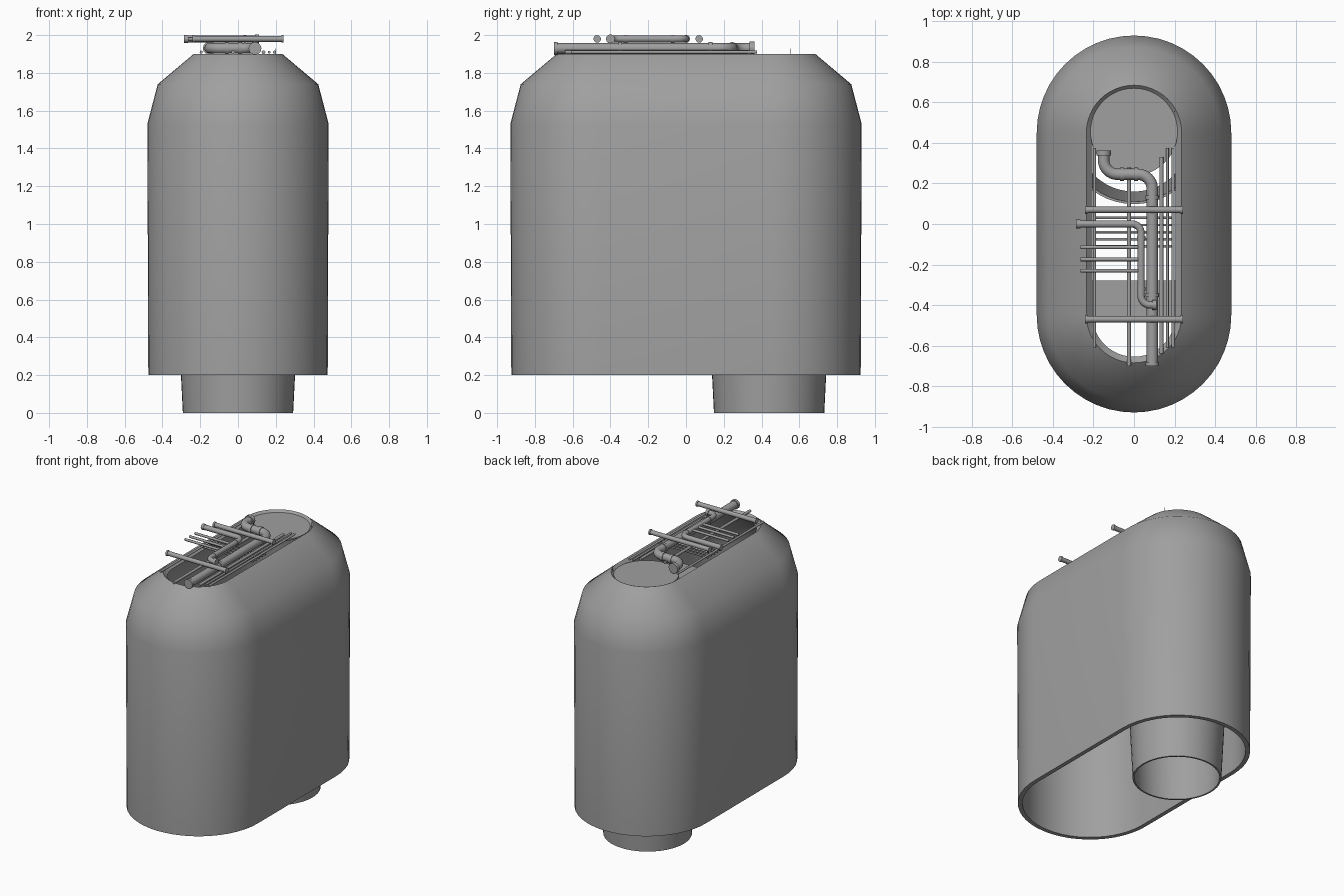
import bpy
import bmesh
from math import sin, cos, pi, radians, tan
from mathutils import Vector

cube = bpy.data.objects.get("Cube")
if cube:
    bpy.data.objects.remove(cube, do_unlink=True)

GREY = (0.35, 0.35, 0.35, 1)
grey = bpy.data.materials.new("plain grey")
grey.use_nodes = True
grey.diffuse_color = GREY
grey.node_tree.nodes["Principled BSDF"].inputs["Base Color"].default_value = GREY


def finish(obj, angle=40):
    obj.data.materials.append(grey)
    bpy.ops.object.select_all(action="DESELECT")
    obj.select_set(True)
    bpy.context.view_layer.objects.active = obj
    if obj.type == "CURVE":
        bpy.ops.object.convert(target="MESH")
    bpy.ops.object.shade_smooth_by_angle(angle=radians(angle))


def loft(name, profile, half_length=0.0, y=0.0, closed=True, steps=24):
    """Sweep a (radius, height) profile round a circle or a long rounded slot."""
    bm = bmesh.new()
    rings = []
    for r, z in profile:
        ring = []
        for end in (0, 1):
            shift = half_length * (1 - 2 * end)
            count = steps + 1 if half_length else steps
            for i in range(count):
                a = pi * (end + i / steps)
                ring.append(bm.verts.new((r * cos(a), y + shift + r * sin(a), z)))
        rings.append(ring)
    pairs = list(zip(rings, rings[1:]))
    if closed:
        pairs.append((rings[-1], rings[0]))
    else:
        bm.faces.new(rings[0])
        bm.faces.new(rings[-1])
    for low, high in pairs:
        for i in range(len(low)):
            j = (i + 1) % len(low)
            bm.faces.new((low[i], low[j], high[j], high[i]))
    bmesh.ops.recalc_face_normals(bm, faces=bm.faces)
    mesh = bpy.data.meshes.new(name)
    bm.to_mesh(mesh)
    bm.free()
    obj = bpy.data.objects.new(name, mesh)
    bpy.context.collection.objects.link(obj)
    finish(obj)


def pipe(name, points, radius, bend=0.06):
    """Round pipe through the points, with curved elbows."""
    pts = [Vector(p) for p in points]
    path = [pts[0]]
    for a, b, c in zip(pts, pts[1:], pts[2:]):
        u, v = (a - b).normalized(), (c - b).normalized()
        centre = b + (u + v) * bend
        for i in range(9):
            t = i / 8 * pi / 2
            path.append(centre - v * bend * cos(t) - u * bend * sin(t))
    path.append(pts[-1])
    curve = bpy.data.curves.new(name, "CURVE")
    curve.dimensions = "3D"
    curve.bevel_depth = radius
    curve.bevel_resolution = 4
    curve.use_fill_caps = True
    line = curve.splines.new("POLY")
    line.points.add(len(path) - 1)
    for point, co in zip(line.points, path):
        point.co = (*co, 1)
    obj = bpy.data.objects.new(name, curve)
    bpy.context.collection.objects.link(obj)
    finish(obj, 50)


def collar(name, centre, axis, radius, length=0.02):
    half = Vector(axis) * length / 2
    pipe(name, [Vector(centre) - half, Vector(centre) + half], radius)


# Hollow casing with an open base and a slot in the top
loft("casing", [(0.475, 0.2), (0.48, 1.53), (0.425, 1.74), (0.235, 1.9),
                (0.205, 1.87), (0.395, 1.71), (0.45, 1.52), (0.445, 0.2)],
     half_length=0.45)

# Tapered duct under the rear, and the round lid in the slot
loft("duct", [(0.292, 0), (0.342, 1), (0.33, 1), (0.28, 0)], y=0.44)
loft("lid", [(0.215, 1.875), (0.215, 1.885)], y=0.455, closed=False)
pipe("lid_pin", [(0.2, 0.555, 1.88), (0.2, 0.555, 1.93)], 0.002)

# Inner platform
bpy.ops.mesh.primitive_cube_add(size=1, location=(0, -0.38, 1.5))
platform = bpy.context.object
platform.name = "platform"
platform.scale = (0.8, 0.2, 0.02)
finish(platform)

# Cross beams
for name, y in (("front_beam", -0.47), ("rear_beam", 0.07)):
    pipe(name, [(-0.24, y, 1.98), (0.24, y, 1.98)], 0.016)
    for x in (-0.235, 0.235):
        collar(name + "_cap", (x, y, 1.98), (1, 0, 0), 0.02, 0.012)

# Main pipe with a double bend
pipe("main_pipe", [(0.09, -0.7, 1.93), (0.09, 0.245, 1.93),
                   (-0.15, 0.245, 1.93), (-0.15, 0.36, 1.93)], 0.028, 0.07)
for y in (-0.69, -0.35, 0.13):
    collar("main_pipe_collar", (0.09, y, 1.93), (0, 1, 0), 0.034)
for x in (0.01, -0.06):
    collar("main_pipe_collar", (x, 0.245, 1.93), (1, 0, 0), 0.033)
collar("main_pipe_flange", (-0.15, 0.35, 1.93), (0, 1, 0), 0.036, 0.025)

# Raised pipe
pipe("raised_pipe", [(-0.28, 0, 1.98), (0.035, 0, 1.98),
                     (0.035, -0.4, 1.98), (0.11, -0.4, 1.98)], 0.018, 0.045)
collar("raised_pipe_flange", (-0.275, 0, 1.98), (1, 0, 0), 0.021)
collar("raised_pipe_flange", (0.1, -0.4, 1.98), (1, 0, 0), 0.024)
for y in (-0.07, -0.32):
    collar("raised_pipe_collar", (0.035, y, 1.98), (0, 1, 0), 0.021)

# Long thin pipes
for x, front, back, r in ((-0.195, -0.61, 0.375, 0.008), (-0.025, -0.7, 0.28, 0.01),
                          (0.135, -0.64, 0.33, 0.01), (0.165, -0.61, 0.375, 0.007),
                          (0.193, -0.61, 0.375, 0.008)):
    pipe("long_pipe", [(x, front, 1.91), (x, back, 1.91)], r)

# Side rods and the low rungs
for y in (-0.115, -0.175, -0.23):
    pipe("side_rod", [(-0.265, y, 1.98), (0.02, y, 1.98)], 0.009)
for i in range(5):
    y = 0.03 - i * 0.035
    pipe("rung", [(-0.2, y, 1.895), (0.2, y, 1.895)], 0.006)
